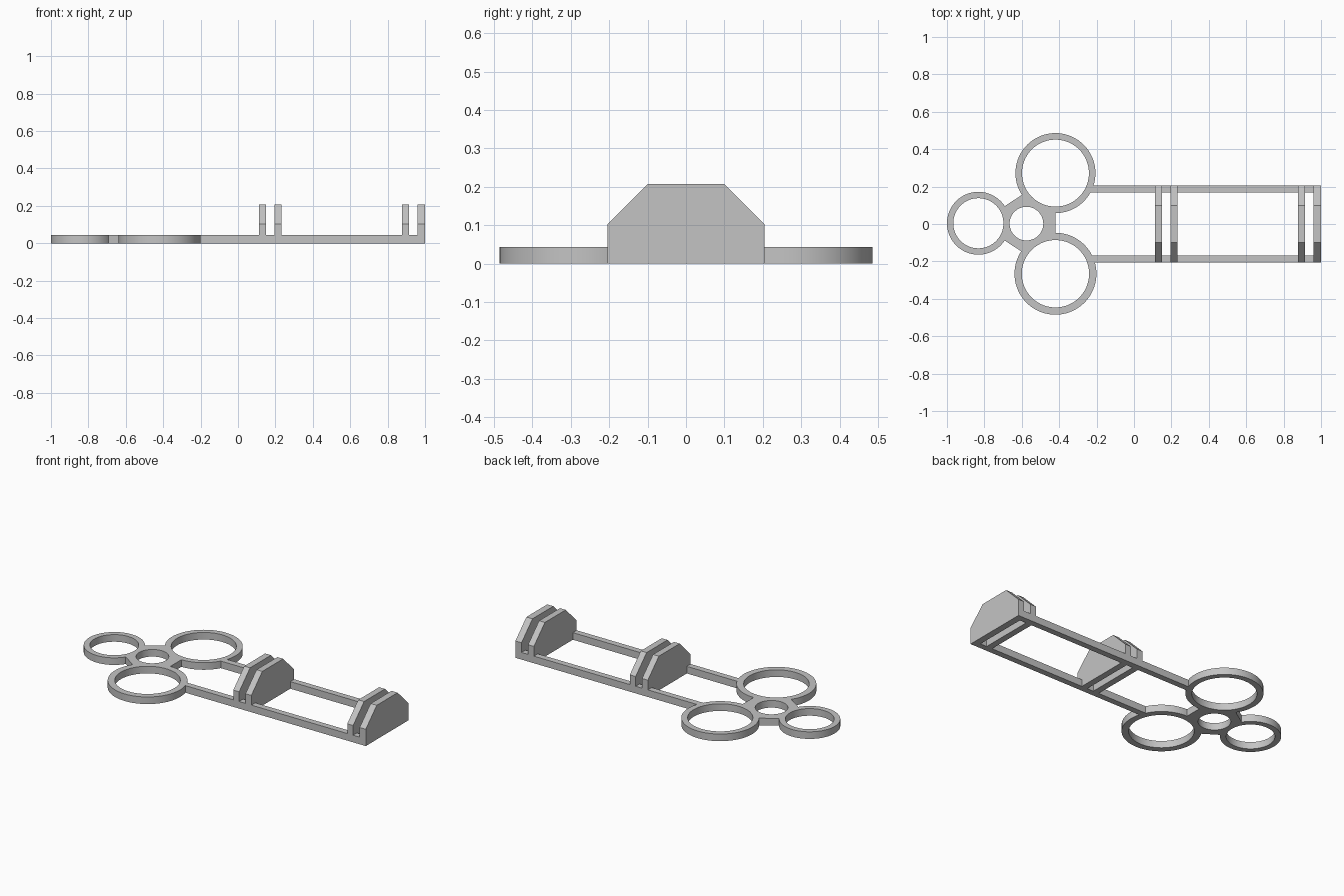
import bpy, bmesh, math

cube = bpy.data.objects.get("Cube")
if cube:
    bpy.data.objects.remove(cube, do_unlink=True)

grey = bpy.data.materials.new("light_grey")
grey.use_nodes = True
GREY = (0.55, 0.55, 0.55, 1)
grey.diffuse_color = GREY
grey.node_tree.nodes["Principled BSDF"].inputs["Base Color"].default_value = GREY

H = 0.043        # thickness of the flat base
HALF_W = 0.205   # half width of the frame
RAIL = 0.037     # rail width


def extrude(name, points, offset):
    """Solid made by extruding a flat outline along offset."""
    bm = bmesh.new()
    face = bm.faces.new([bm.verts.new(p) for p in points])
    out = bmesh.ops.extrude_face_region(bm, geom=[face])
    verts = [v for v in out["geom"] if isinstance(v, bmesh.types.BMVert)]
    bmesh.ops.translate(bm, verts=verts, vec=offset)
    bmesh.ops.recalc_face_normals(bm, faces=bm.faces)
    mesh = bpy.data.meshes.new(name)
    bm.to_mesh(mesh)
    bm.free()
    mesh.materials.append(grey)
    obj = bpy.data.objects.new(name, mesh)
    bpy.context.collection.objects.link(obj)
    return obj


def disc(name, x, y, r, z0, z1, n=72):
    pts = [(x + r * math.cos(2 * math.pi * i / n),
            y + r * math.sin(2 * math.pi * i / n), z0) for i in range(n)]
    return extrude(name, pts, (0, 0, z1 - z0))


def combine(target, tool, operation):
    """Apply a boolean and discard the tool."""
    tool.hide_render = True
    mod = target.modifiers.new("boolean", 'BOOLEAN')
    mod.operation = operation
    mod.solver = 'EXACT'
    mod.object = tool
    bpy.ops.object.select_all(action='DESELECT')
    bpy.context.view_layer.objects.active = target
    target.select_set(True)
    bpy.ops.object.modifier_apply(modifier=mod.name)
    bpy.data.objects.remove(tool, do_unlink=True)


# Ring head: triangular web joining three rings, with a centre hole
rings = [(-0.832, 0.004, 0.168, 0.134),   # x, y, outer radius, inner radius
         (-0.42, 0.272, 0.214, 0.179),
         (-0.42, -0.266, 0.219, 0.180)]
head = extrude("ring_head", [(x, y, 0) for x, y, _, _ in rings], (0, 0, H))
for x, y, outer, _ in rings:
    combine(head, disc("ring_body", x, y, outer, 0, H), 'UNION')
for x, y, _, inner in rings:
    combine(head, disc("ring_hole", x, y, inner, -0.1, 0.1), 'DIFFERENCE')
combine(head, disc("centre_hole", -0.575, 0.002, 0.09, -0.1, 0.1), 'DIFFERENCE')
bpy.ops.object.shade_smooth_by_angle(angle=math.radians(30))

# Two long rails
for name, s in (("left_rail", 1), ("right_rail", -1)):
    ya, yb = s * HALF_W, s * (HALF_W - RAIL)
    extrude(name, [(-0.235, ya, 0), (1, ya, 0), (1, yb, 0), (-0.235, yb, 0)],
            (0, 0, H))

# Chamfered upright plates in two pairs, notched over the rails
half = [(HALF_W - RAIL, 0), (HALF_W - RAIL, H), (HALF_W, H),
        (HALF_W, 0.102), (0.1, 0.207)]
profile = half + [(-y, z) for y, z in reversed(half)]
plates = (("inner_plate_front", 0.112, 0.151), ("inner_plate_rear", 0.194, 0.233),
          ("outer_plate_front", 0.876, 0.915), ("outer_plate_rear", 0.959, 1.0))
for name, x0, x1 in plates:
    extrude(name, [(x0, y, z) for y, z in profile], (x1 - x0, 0, 0))
